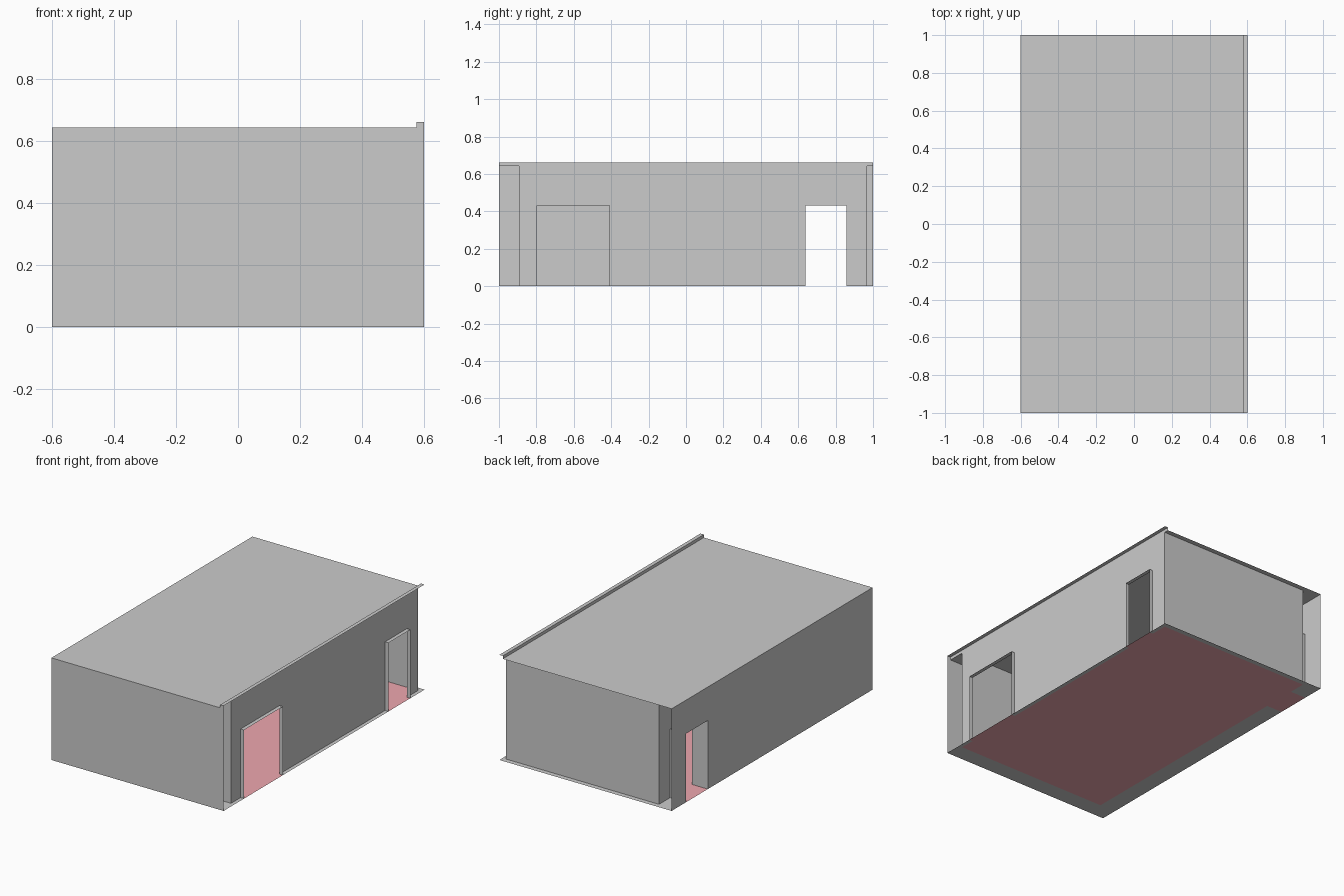
import bpy, bmesh

if "Cube" in bpy.data.objects:
    bpy.data.objects.remove(bpy.data.objects["Cube"])

# Main dimensions
X0, X1, Y0, Y1 = -0.6, 0.6, -1.0, 1.0          # outer bounds
IX0, IX1, IY0, IY1 = -0.49, 0.576, -0.892, 0.968  # room inside
ROOF, LIP, DOOR = 0.643, 0.662, 0.432
WIDE, NARROW = (-0.797, -0.41), (0.64, 0.858)   # door openings along y

red = bpy.data.materials.new("red_floor")
red.diffuse_color = (0.86, 0.39, 0.43, 1)
red.use_nodes = True
red.node_tree.nodes["Principled BSDF"].inputs["Base Color"].default_value = red.diffuse_color


def sheets(name, polys, mat=None):
    """One object made of flat polygons."""
    bm = bmesh.new()
    for poly in polys:
        bm.faces.new([bm.verts.new(p) for p in poly])
    bmesh.ops.remove_doubles(bm, verts=bm.verts, dist=1e-4)
    mesh = bpy.data.meshes.new(name)
    bm.to_mesh(mesh)
    bm.free()
    obj = bpy.data.objects.new(name, mesh)
    bpy.context.collection.objects.link(obj)
    if mat:
        mesh.materials.append(mat)
    return obj


def flat(x0, x1, y0, y1, z=0.0):
    return [(x0, y0, z), (x1, y0, z), (x1, y1, z), (x0, y1, z)]


def side_wall(x, y0, y1, doors, flip=False):
    """Wall across x whose lower edge steps up around each door."""
    pts = [(x, y0, 0)]
    for a, b in doors:
        pts += [(x, a, 0), (x, a, DOOR), (x, b, DOOR), (x, b, 0)]
    pts += [(x, y1, 0), (x, y1, ROOF), (x, y0, ROOF)]
    return pts[::-1] if flip else pts


def end_wall(y, x0, x1):
    return [(x0, y, 0), (x1, y, 0), (x1, y, ROOF), (x0, y, ROOF)]


def reveal(x0, x1, door):
    """Two jambs and a head lining a door opening."""
    a, b = door
    jambs = [[(x0, y, 0), (x1, y, 0), (x1, y, DOOR), (x0, y, DOOR)] for y in (a, b)]
    return jambs + [flat(x0, x1, a, b, DOOR)]


def split_strip(x0, x1, doors):
    """Wall footing along y, left open at the doors."""
    cuts = [IY0] + [v for d in doors for v in d] + [IY1]
    return [flat(x0, x1, a, b) for a, b in zip(cuts[::2], cuts[1::2])]


# Room walls
sheets("room_walls", [
    side_wall(IX1, IY0, IY1, [WIDE, NARROW]),
    side_wall(IX0, IY0, IY1, [NARROW], flip=True),
    end_wall(IY0, IX0, IX1),
    end_wall(IY1, IX0, IX1)[::-1],
])

# Outer walls, only on the front and left; the front one carries the lip end
sheets("outer_front_wall", [[
    (X0, Y0, 0), (X1, Y0, 0), (X1, Y0, LIP),
    (IX1, Y0, LIP), (IX1, Y0, ROOF), (X0, Y0, ROOF)]])
sheets("outer_left_wall", [side_wall(X0, Y0, Y1, [NARROW], flip=True)])

# Roof and raised lip along the right edge
sheets("roof", [flat(X0, IX1, Y0, Y1, ROOF)])
sheets("roof_lip", [
    flat(IX1, X1, Y0, Y1, LIP),
    [(IX1, Y0, ROOF), (IX1, Y0, LIP), (IX1, Y1, LIP), (IX1, Y1, ROOF)]])

# Door linings
sheets("wide_door_lining", reveal(IX1, X1, WIDE))
sheets("right_door_lining", reveal(IX1, X1, NARROW))
sheets("left_door_lining", reveal(X0, IX0, NARROW))

# Grey footing around the room
sheets("wall_footing", [flat(X0, X1, Y0, IY0), flat(X0, X1, IY1, Y1)]
       + split_strip(X0, IX0, [NARROW])
       + split_strip(IX1, X1, [WIDE, NARROW]))

# Red floor with door thresholds
sheets("floor", [
    flat(IX0, IX1, IY0, IY1),
    flat(IX1, X1, *WIDE),
    flat(IX1, X1, *NARROW),
    flat(X0, IX0, *NARROW)], red)
